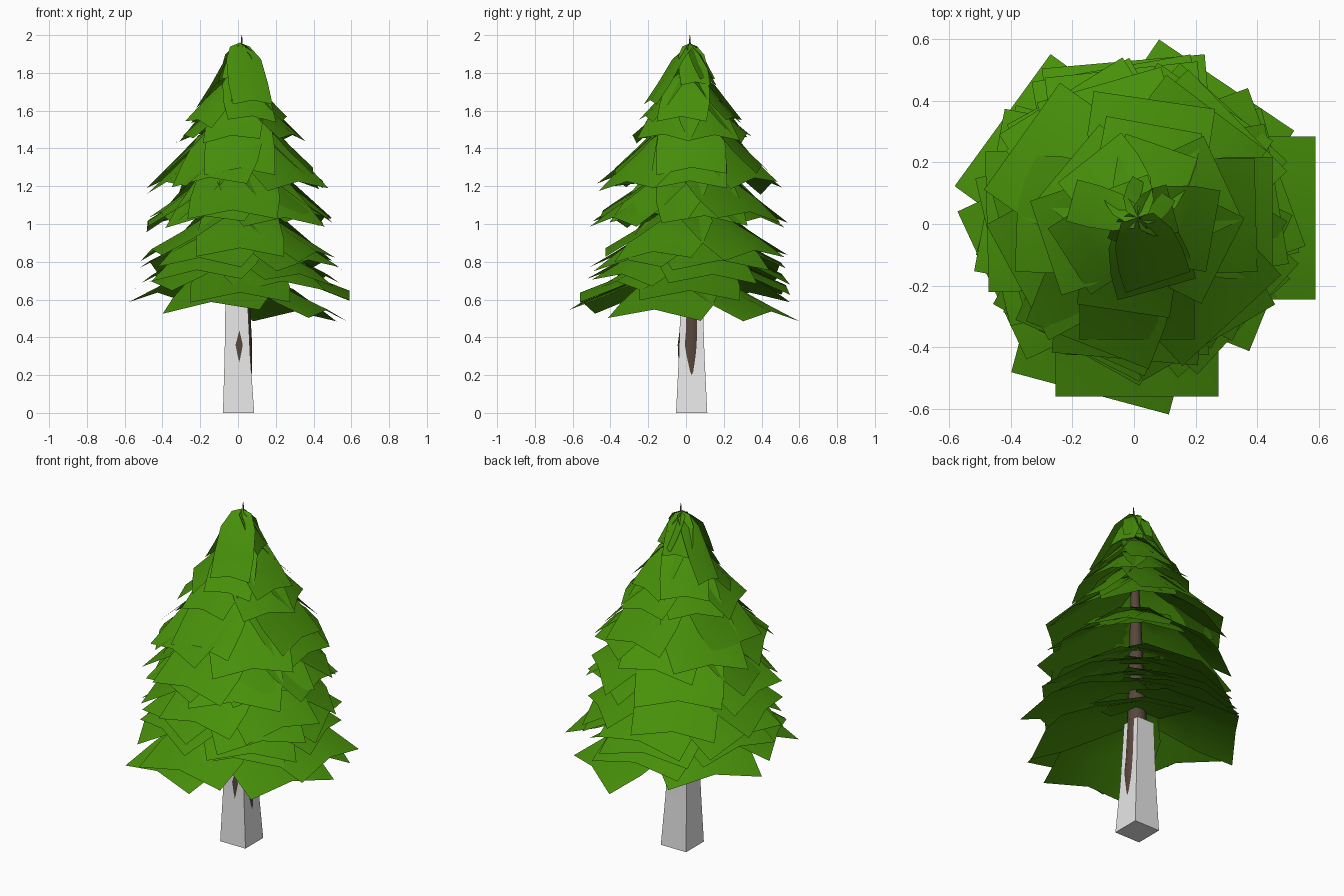
import bpy, bmesh, math, random
from mathutils import Matrix, Vector

random.seed(11)
if "Cube" in bpy.data.objects:
    bpy.data.objects.remove(bpy.data.objects["Cube"])


def material(name, rgb):
    mat = bpy.data.materials.new(name)
    mat.use_nodes = True
    mat.diffuse_color = (*rgb, 1)
    mat.node_tree.nodes["Principled BSDF"].inputs["Base Color"].default_value = (*rgb, 1)
    return mat


GREEN = material("needle green", (0.064, 0.28, 0.003))
GREY = material("pale grey", (0.8, 0.8, 0.8))
BROWN = material("bark brown", (0.095, 0.062, 0.045))


def finish(bm, name, mat, smooth):
    mesh = bpy.data.meshes.new(name)
    for f in bm.faces:
        f.smooth = smooth
    bm.to_mesh(mesh)
    bm.free()
    mesh.materials.append(mat)
    obj = bpy.data.objects.new(name, mesh)
    bpy.context.collection.objects.link(obj)


def loft(name, rings, sides, turn, mat, smooth):
    """Closed tapered column; each ring is (x, y, z, radius)."""
    bm = bmesh.new()
    loops = []
    for x, y, z, r in rings:
        angles = [turn + math.tau * i / sides for i in range(sides)]
        loops.append([bm.verts.new((x + r * math.cos(a), y + r * math.sin(a), z)) for a in angles])
    for low, high in zip(loops, loops[1:]):
        for i in range(sides):
            j = (i + 1) % sides
            bm.faces.new((low[i], low[j], high[j], high[i]))
    bm.faces.new(loops[0][::-1])
    bm.faces.new(loops[-1])
    finish(bm, name, mat, smooth)


# Drooping profile of a bough: (distance along, share of the drop, share of the width)
BOUGH = [(0, 0, 0.5), (0.3, 0.22, 0.88), (0.65, 0.64, 1), (1, 1, 1)]


def add_bough(bm, azimuth, reach, half_width, tip_z, drop, roll):
    spin = Matrix.Rotation(math.radians(azimuth), 3, "Z")
    rows = []
    for along, fall, wide in BOUGH:
        row = []
        for side in (-1, 0, 1):
            arch = 0.14 * half_width * (1 - 1.4 * abs(side))
            z = tip_z + drop * (1 - fall) + arch + side * roll * along
            p = spin @ Vector((reach * along, side * half_width * wide, z))
            row.append(bm.verts.new(p + Vector((0.01, 0.02, 0))))
        rows.append(row)
    for a, b in zip(rows, rows[1:]):
        for i in range(2):
            bm.faces.new((a[i], b[i], b[i + 1], a[i + 1]))


# Trunk: square pale base with a thin bark core that breaks through its sides
loft("trunk_base", [(0.003, 0.03, 0, 0.117), (-0.003, 0.03, 0.3, 0.096), (-0.009, 0.03, 0.67, 0.08)],
     4, math.pi / 4, GREY, False)
loft("trunk_core", [(0.005, 0.033, 0.04, 0.05), (0.007, 0.03, 0.22, 0.067), (0.006, 0.025, 0.36, 0.069),
                    (0.008, 0.03, 0.45, 0.062), (0.005, 0.03, 0.7, 0.052), (0.01, 0.025, 1.3, 0.03),
                    (0.018, 0.022, 1.9, 0.008), (0.02, 0.02, 2.0, 0.002)], 8, 0, BROWN, True)

# Lowest skirt: individually placed boughs (azimuth, reach, tip height)
bm = bmesh.new()
for azimuth, reach, tip_z in [(0, 0.58, 0.61), (-90, 0.58, 0.6), (-105, 0.59, 0.55),
                              (144, 0.54, 0.6), (56, 0.52, 0.5), (205, 0.52, 0.66),
                              (-22, 0.5, 0.51), (95, 0.51, 0.64), (-60, 0.45, 0.66)]:
    add_bough(bm, azimuth, reach, 0.265, tip_z, 0.22, random.uniform(-0.012, 0.012))
finish(bm, "lower_skirt", GREEN, True)

# Rising tiers: tip height, reach, half width, drop, boughs, first azimuth
TIERS = [
    (0.70, 0.49, 0.26, 0.23, 5, 165),
    (0.77, 0.49, 0.26, 0.24, 5, 20),
    (0.84, 0.46, 0.24, 0.26, 5, -90),
    (1.00, 0.47, 0.24, 0.30, 6, -60),
    (1.04, 0.44, 0.23, 0.30, 5, -95),
    (1.20, 0.44, 0.21, 0.34, 7, 0),
    (1.27, 0.38, 0.19, 0.36, 4, -90),
    (1.45, 0.30, 0.16, 0.26, 6, 25),
    (1.55, 0.25, 0.13, 0.25, 5, -10),
]
for n, (tip_z, reach, half_width, drop, count, first) in enumerate(TIERS, 1):
    bm = bmesh.new()
    for i in range(count):
        loose = i > 0
        add_bough(bm, first + 360 * i / count + loose * random.uniform(-10, 10),
                  reach * random.uniform(0.96, 1.05), half_width * random.uniform(0.93, 1.05),
                  tip_z + loose * random.uniform(-0.02, 0.02), drop,
                  loose * random.uniform(-0.02, 0.02))
    finish(bm, f"bough_tier_{n}", GREEN, True)

# Crown: a few short boughs meeting at the tip (azimuth, reach, half width, tip height)
bm = bmesh.new()
for azimuth, reach, half_width, tip_z in [(-72, 0.22, 0.11, 1.64), (165, 0.22, 0.07, 1.62),
                                          (60, 0.11, 0.08, 1.77), (15, 0.12, 0.08, 1.74),
                                          (110, 0.12, 0.08, 1.74), (-115, 0.1, 0.06, 1.77)]:
    add_bough(bm, azimuth, reach, half_width, tip_z, 1.945 - tip_z, 0)
finish(bm, "crown", GREEN, True)
